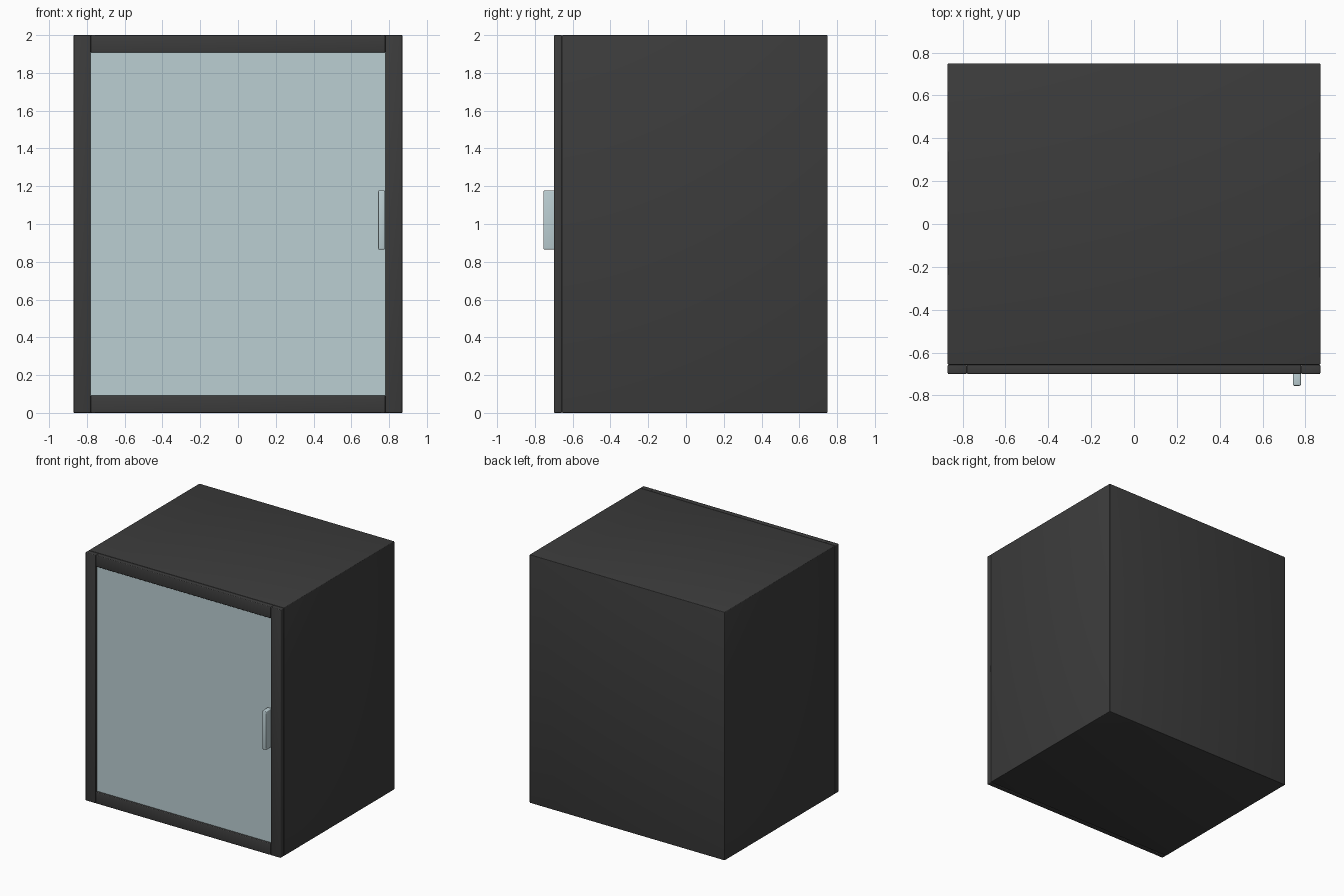
import bpy
import math

cube = bpy.data.objects.get("Cube")
if cube:
    bpy.data.objects.remove(cube, do_unlink=True)


def material(name, color):
    mat = bpy.data.materials.new(name)
    mat.use_nodes = True
    mat.diffuse_color = color
    mat.node_tree.nodes["Principled BSDF"].inputs["Base Color"].default_value = color
    return mat


charcoal = material("charcoal", (0.045, 0.045, 0.045, 1))
glass = material("pale_blue_glass", (0.50, 0.62, 0.65, 1))


def box(name, low, high, mat, bevel=0.0):
    """Box between two corners, with softly rounded edges."""
    bpy.ops.mesh.primitive_cube_add(
        size=1, location=[(a + b) / 2 for a, b in zip(low, high)])
    obj = bpy.context.object
    obj.name = name
    obj.scale = [b - a for a, b in zip(low, high)]
    bpy.ops.object.transform_apply(location=False, rotation=False, scale=True)
    obj.data.materials.append(mat)
    if bevel:
        mod = obj.modifiers.new("soft_edges", "BEVEL")
        mod.width = bevel
        mod.segments = 3
        bpy.ops.object.modifier_apply(modifier=mod.name)
        bpy.ops.object.shade_smooth_by_angle(angle=math.radians(35))
    return obj


# Overall sizes
half_w, inner_w = 0.87, 0.78
front, seam, back = -0.70, -0.657, 0.75
height, rail = 2.0, 0.093

# Cabinet body
box("cabinet_body", (-half_w, seam, 0), (half_w, back, height), charcoal, 0.005)

# Door frame: upright stiles and cross rails
for side, x0, x1 in (("right", -half_w, -inner_w), ("left", inner_w, half_w)):
    box(side + "_door_stile", (x0, front, 0), (x1, seam, height), charcoal, 0.006)
for level, z0 in (("bottom", 0), ("top", height - rail)):
    box(level + "_door_rail", (-inner_w, front, z0),
        (inner_w, seam, z0 + rail), charcoal, 0.006)

# Glass pane set slightly back in the frame
box("door_pane", (-inner_w - 0.01, front + 0.018, rail - 0.01),
    (inner_w + 0.01, seam - 0.008, height - rail + 0.01), glass)

# Upright pull handle
box("door_handle", (0.742, -0.755, 0.865), (0.779, front + 0.018, 1.177), glass, 0.006)
